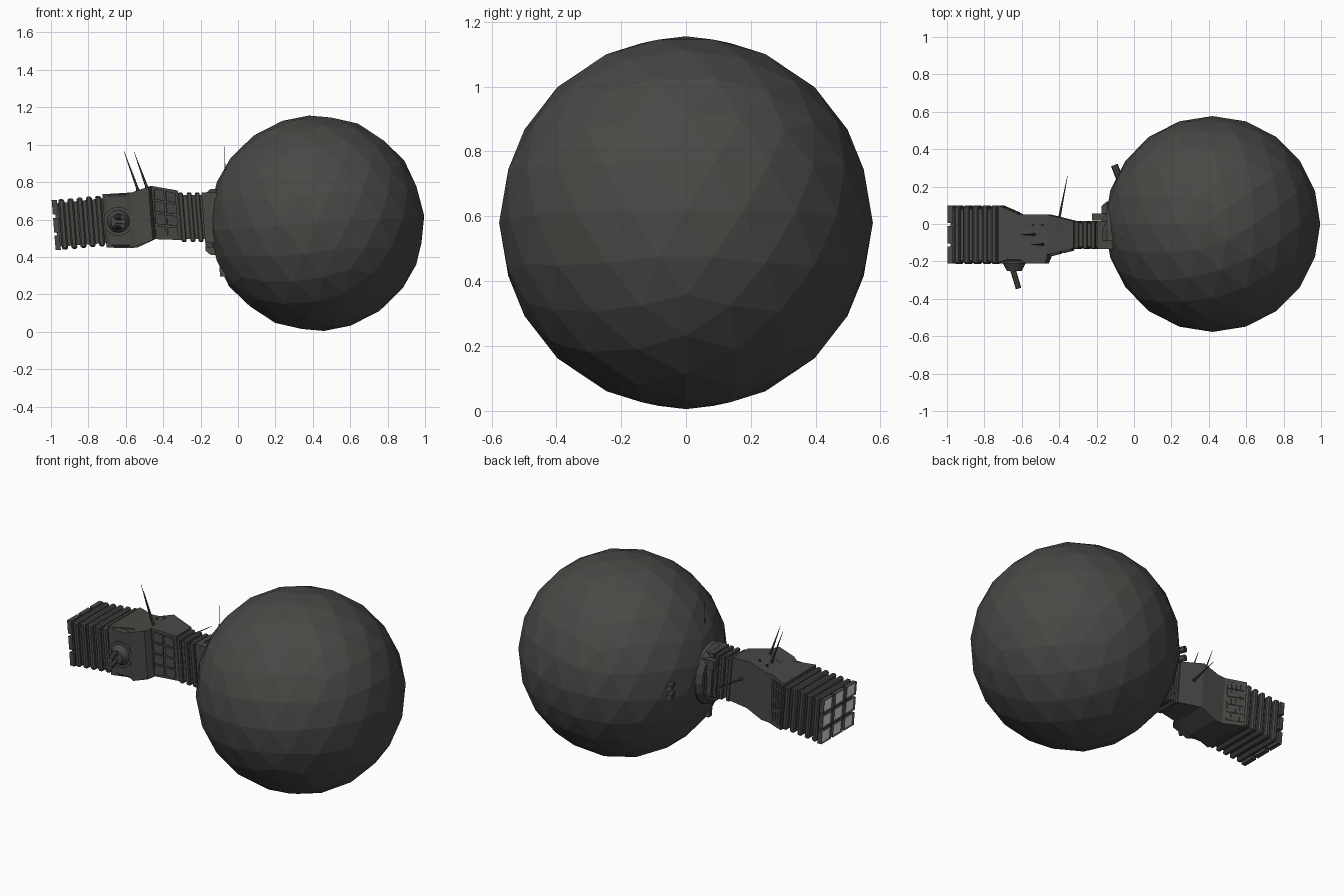
import bpy, bmesh, math
from mathutils import Vector, Matrix

if "Cube" in bpy.data.objects:
    bpy.data.objects.remove(bpy.data.objects["Cube"])

dark = bpy.data.materials.new("dark_hull")
dark.diffuse_color = (0.065, 0.065, 0.06, 1)
dark.use_nodes = True
dark.node_tree.nodes["Principled BSDF"].inputs["Base Color"].default_value = dark.diffuse_color
glow = bpy.data.materials.new("pale_exhaust")
glow.diffuse_color = (0.75, 0.78, 0.8, 1)
glow.use_nodes = True
glow.node_tree.nodes["Principled BSDF"].inputs["Base Color"].default_value = glow.diffuse_color


def finish(name, bm, bevel=0):
    bmesh.ops.recalc_face_normals(bm, faces=bm.faces)
    me = bpy.data.meshes.new(name)
    bm.to_mesh(me)
    bm.free()
    me.materials.append(dark)
    me.materials.append(glow)
    ob = bpy.data.objects.new(name, me)
    bpy.context.collection.objects.link(ob)
    if bevel:
        mod = ob.modifiers.new("bevel", 'BEVEL')
        mod.width, mod.segments = bevel, 1
    return ob


def add_loft(bm, sections):
    """Rectangular sections (x, y0, y1, z0, z1), leaning back slightly with height."""
    rings = []
    for x, y0, y1, z0, z1 in sections:
        rings.append([bm.verts.new((x - (z - 0.6) * 0.08, y, z))
                      for y, z in ((y0, z0), (y1, z0), (y1, z1), (y0, z1))])
    first = bm.faces.new(rings[0])
    bm.faces.new(rings[-1])
    for a, b in zip(rings, rings[1:]):
        for i in range(4):
            j = (i + 1) % 4
            bm.faces.new((a[i], a[j], b[j], b[i]))
    return first


def loft(name, sections, bevel=0):
    bm = bmesh.new()
    add_loft(bm, sections)
    return finish(name, bm, bevel)


def box(name, x0, x1, y0, y1, z0, z1, bevel=0):
    return loft(name, [(x0, y0, y1, z0, z1), (x1, y0, y1, z0, z1)], bevel)


def rod(name, a, b, r0, r1, sides=8):
    a, b = Vector(a), Vector(b)
    bm = bmesh.new()
    rot = (b - a).to_track_quat('Z', 'Y').to_matrix().to_4x4()
    bmesh.ops.create_cone(bm, cap_ends=True, segments=sides, radius1=r0, radius2=r1,
                          depth=(b - a).length, matrix=Matrix.Translation((a + b) / 2) @ rot)
    return finish(name, bm)


def tiles(name, corners, nu, nv, gap=0.08, lift=0.007):
    """Raised plates laid out over a four-cornered face."""
    a, b, c, d = (Vector(p) for p in corners)
    n = (b - a).cross(d - a).normalized() * lift
    at = lambda u, v: (a.lerp(b, u)).lerp(d.lerp(c, u), v)
    bm = bmesh.new()
    for i in range(nu):
        for j in range(nv):
            uv = [(i + gap, j + gap), (i + 1 - gap, j + gap),
                  (i + 1 - gap, j + 1 - gap), (i + gap, j + 1 - gap)]
            pts = [at(u / nu, v / nv) for u, v in uv]
            lo = [bm.verts.new(p - n) for p in pts]
            hi = [bm.verts.new(p + n) for p in pts]
            bm.faces.new(lo)
            bm.faces.new(hi)
            for k in range(4):
                m = (k + 1) % 4
                bm.faces.new((lo[k], lo[m], hi[m], hi[k]))
    return finish(name, bm)


# Large faceted sphere
bm = bmesh.new()
bmesh.ops.create_icosphere(bm, subdivisions=3, radius=0.577,
                           matrix=Matrix.Translation((0.42, 0, 0.58))
                           @ Matrix.Rotation(math.radians(-4), 4, 'Y')
                           @ Matrix.Rotation(math.pi, 4, 'Z'))
finish("main_sphere", bm)

# Ribbed engine block
loft("engine_core", [(-0.975, -0.195, 0.08, 0.455, 0.685), (-0.70, -0.195, 0.08, 0.475, 0.715)])
for x in (-0.937, -0.887, -0.838, -0.788, -0.738):
    dz = (x + 0.98) * 0.09
    box("engine_rib", x - 0.016, x + 0.016, -0.213, 0.1, 0.435 + dz, 0.705 + dz, 0.008)

# Three by three exhaust nozzles
bm = bmesh.new()
for i in range(3):
    for j in range(3):
        y, z = -0.057 + (i - 1) * 0.109, 0.57 + (j - 1) * 0.095
        back = add_loft(bm, [(-0.988, y - 0.046, y + 0.046, z - 0.039, z + 0.039),
                             (-0.96, y - 0.046, y + 0.046, z - 0.039, z + 0.039)])
        bmesh.ops.inset_region(bm, faces=[back], thickness=0.016)
        back.material_index = 1
        for v in back.verts:
            v.co.x += 0.012
finish("exhaust_nozzles", bm)

# Tapering middle hull
loft("middle_hull", [(-0.715, -0.208, 0.1, 0.45, 0.735), (-0.60, -0.165, 0.05, 0.447, 0.742),
                     (-0.55, -0.165, 0.05, 0.45, 0.745), (-0.45, -0.165, 0.05, 0.495, 0.78),
                     (-0.31, -0.13, 0.015, 0.49, 0.755)])
box("turret_panel", -0.705, -0.57, -0.2, -0.1, 0.455, 0.735, 0.01)
loft("side_plate", [(-0.60, -0.19, -0.1, 0.455, 0.735), (-0.565, -0.212, -0.1, 0.455, 0.742),
                    (-0.465, -0.212, -0.1, 0.49, 0.775), (-0.45, -0.18, -0.1, 0.495, 0.778)])
tiles("front_plates", [(-0.445, -0.166, 0.505), (-0.315, -0.134, 0.5),
                       (-0.33, -0.134, 0.745), (-0.455, -0.166, 0.77)], 2, 4)
tiles("back_plates", [(-0.61, 0.055, 0.47), (-0.70, 0.094, 0.47),
                      (-0.715, 0.094, 0.72), (-0.62, 0.055, 0.725)], 4, 5)

# Ribbed neck
box("neck_core", -0.32, -0.08, -0.12, 0.005, 0.495, 0.73)
for x in (-0.297, -0.25, -0.207):
    box("neck_rib", x - 0.013, x + 0.013, -0.133, 0.017, 0.48, 0.745, 0.005)
box("neck_collar", -0.185, -0.1, -0.133, 0.017, 0.475, 0.745)

# Half-ring collar on the back side of the neck
bm = bmesh.new()
rings = []
for k in range(11):
    t = math.radians(-100 + 20 * k)
    rings.append([bm.verts.new((x, -0.06 + r * math.cos(t), 0.587 + r * math.sin(t)))
                  for x, r in ((-0.175, 0.135), (-0.175, 0.155), (-0.145, 0.18),
                               (-0.08, 0.18), (-0.08, 0.135))])
for a, b in zip(rings, rings[1:]):
    for i in range(5):
        j = (i + 1) % 5
        bm.faces.new((a[i], a[j], b[j], b[i]))
bm.faces.new(rings[0])
bm.faces.new(rings[-1])
finish("half_ring_collar", bm)
box("collar_bracket", -0.215, -0.12, 0.02, 0.055, 0.66, 0.72)
box("lower_fin", -0.12, -0.06, -0.11, -0.08, 0.295, 0.345)

# Gun turrets: one on the hull side, one on the sphere
rod("hull_turret_base", (-0.64, -0.17, 0.59), (-0.64, -0.212, 0.59), 0.078, 0.078, 16)
rod("hull_turret_dome", (-0.64, -0.205, 0.59), (-0.64, -0.25, 0.59), 0.064, 0.04, 16)
for z in (0.567, 0.613):
    rod("hull_turret_barrel", (-0.655, -0.22, z), (-0.617, -0.345, z), 0.015, 0.015)
for z in (0.567, 0.622):
    rod("sphere_turret_barrel", (-0.105, 0.315, z), (-0.06, 0.2, z), 0.019, 0.019)

# Antennas with small feet
spikes = [((-0.53, -0.057, 0.745), (-0.61, -0.057, 0.965)),
          ((-0.485, -0.11, 0.765), (-0.555, -0.11, 0.96)),
          ((-0.40, 0.03, 0.655), (-0.355, 0.26, 0.66)),
          ((-0.07, -0.08, 0.83), (-0.07, -0.08, 0.99))]
for i, (a, b) in enumerate(spikes):
    a, b = Vector(a), Vector(b)
    rod("antenna", a, b, 0.003 if i == 3 else 0.008, 0.001, 6)
    if i < 3:
        rod("antenna_foot", a - (b - a) * 0.04, a + (b - a) * 0.08, 0.011, 0.008, 6)
for x, z in ((-0.54, 0.75), (-0.49, 0.768)):
    rod("roof_stud", (x, -0.005, z - 0.02), (x, -0.005, z + 0.015), 0.009, 0.005, 6)
